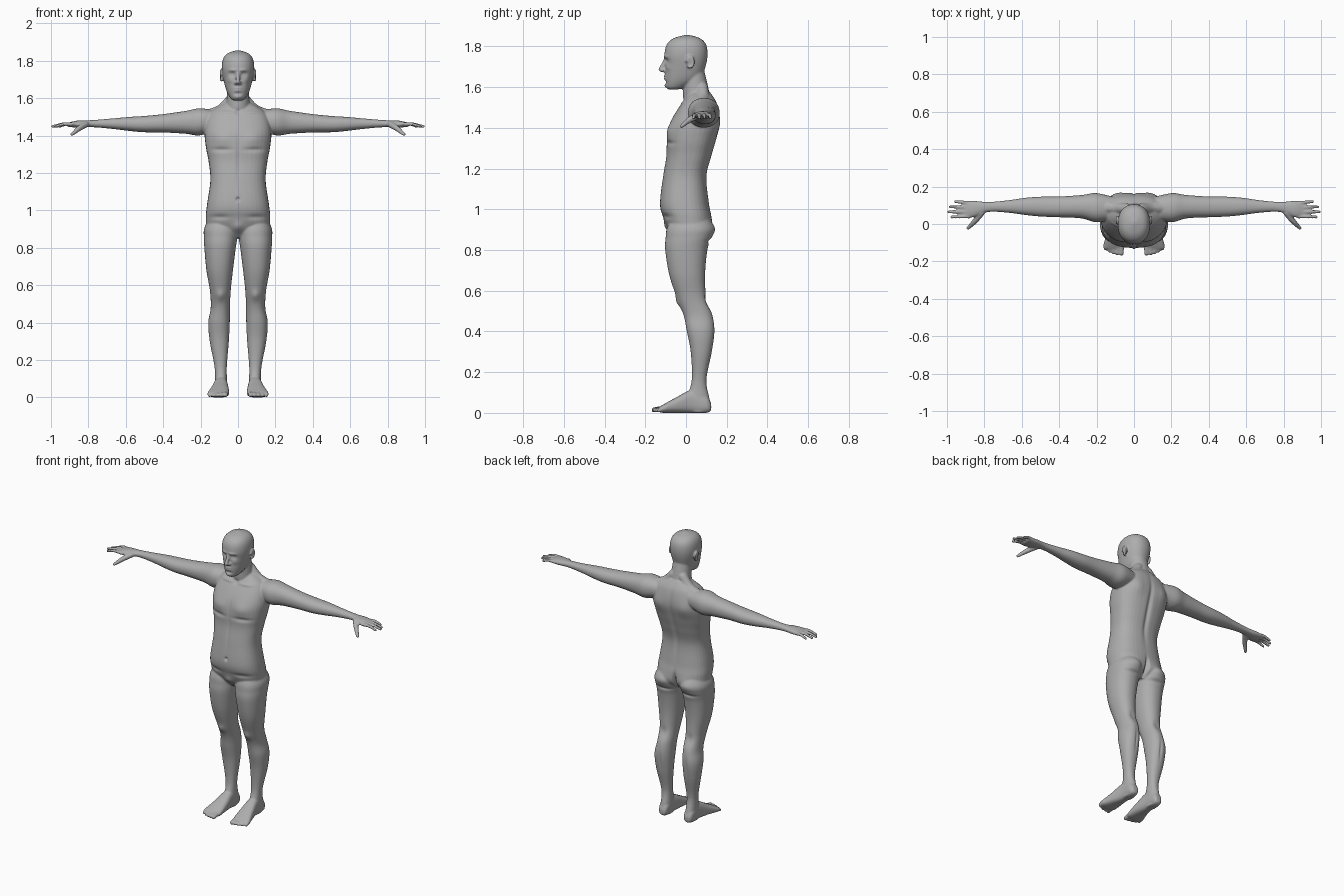
import bpy, bmesh, math
from mathutils import Matrix

cube = bpy.data.objects.get("Cube")
if cube:
    bpy.data.objects.remove(cube, do_unlink=True)

bm = bmesh.new()


def smooth_rows(rows, steps=6):
    """Catmull-Rom interpolation through rows of numbers."""
    out = []
    for i in range(len(rows) - 1):
        p0, p1 = rows[max(i - 1, 0)], rows[i]
        p2, p3 = rows[i + 1], rows[min(i + 2, len(rows) - 1)]
        for s in range(steps):
            t = s / steps
            out.append([0.5 * (2 * b + (c - a) * t + (2 * a - 5 * b + 4 * c - d) * t * t
                               + (3 * b - a - 3 * c + d) * t ** 3)
                        for a, b, c, d in zip(p0, p1, p2, p3)])
    return out + [list(rows[-1])]


def loft(axis, rows, power=2.2, n=36):
    """Rounded sections along an axis: (position, a0, a1, b0, b1) for a mirrored
    pair, or (position, half width, b0, b1) for one centred mass."""
    centred = len(rows[0]) == 4
    if centred:
        rows = [(t, -w, w, b0, b1) for t, w, b0, b1 in rows]
    for side in ((1,) if centred else (1, -1)):
        rings = []
        for t, a0, a1, b0, b1 in smooth_rows(rows):
            ring = []
            for k in range(n):
                c, s = math.cos(2 * math.pi * k / n), math.sin(2 * math.pi * k / n)
                a = (a0 + a1) / 2 + (a1 - a0) / 2 * math.copysign(abs(c) ** (2 / power), c)
                b = (b0 + b1) / 2 + (b1 - b0) / 2 * math.copysign(abs(s) ** (2 / power), s)
                x, y, z = {"x": (t, a, b), "y": (a, t, b), "z": (a, b, t)}[axis]
                ring.append(bm.verts.new((x * side, y, z)))
            rings.append(ring)
        for r, q in zip(rings, rings[1:]):
            for k in range(n):
                bm.faces.new((r[k], r[(k + 1) % n], q[(k + 1) % n], q[k]))
        bm.faces.new(rings[0])
        bm.faces.new(rings[-1])


def tube(points):
    """Mirrored rounded limb through (x, y, z, radius) points."""
    for side in (1, -1):
        for x, y, z, r in smooth_rows(points):
            bmesh.ops.create_icosphere(bm, subdivisions=2, radius=r,
                                       matrix=Matrix.Translation((side * x, y, z)))


# Torso
loft("z", [(.855, .08, -.05, .08), (.90, .16, -.085, .12), (.96, .172, -.112, .125),
           (1.03, .166, -.128, .113), (1.16, .148, -.113, .101), (1.26, .157, -.097, .125),
           (1.34, .172, -.094, .148), (1.43, .178, -.075, .167), (1.52, .15, -.022, .152),
           (1.575, .07, .02, .118)], 2.5)

# Neck and trapezius
loft("z", [(1.46, .07, 0, .13), (1.56, .063, -.015, .118), (1.68, .055, -.01, .09)], 2)
tube([(.035, .08, 1.595, .03), (.09, .085, 1.535, .033), (.17, .09, 1.495, .043)])

# Head
loft("z", [(1.588, .022, -.085, -.04), (1.60, .04, -.097, 0), (1.64, .062, -.103, .07),
           (1.70, .078, -.102, .096), (1.76, .087, -.106, .106), (1.81, .08, -.094, .098),
           (1.84, .056, -.06, .068), (1.856, .008, -.003, .015)])

# Nose, with nostril wings
tube([(0, -.100, 1.735, .010), (0, -.124, 1.686, .012)])
tube([(.012, -.108, 1.682, .009), (.008, -.114, 1.681, .009)])

# Ears: a thin bowl behind a raised rim
tube([(.086, .02, 1.735, .012), (.084, .016, 1.702, .010)])
tube([(.092, .02 + .018 * math.cos(a), 1.722 + .028 * math.sin(a), .0062)
      for a in (-1.9, -.7, .5, 1.7, 2.9)])

# Arms and palms
loft("x", [(.10, .03, .14, 1.44, 1.53), (.20, .01, .165, 1.402, 1.546), (.28, .03, .155, 1.41, 1.532),
           (.40, .036, .147, 1.417, 1.515), (.50, .04, .146, 1.418, 1.505), (.58, .048, .14, 1.425, 1.50),
           (.68, .061, .126, 1.437, 1.491), (.78, .064, .118, 1.445, 1.483),
           (.86, .036, .124, 1.443, 1.480), (.912, .036, .121, 1.448, 1.468)])

# Fingers, spread evenly across the palm, and thumb
for i, tip in enumerate((.955, .983, .992, .975)):
    y = .114 - .0247 * i
    spread = .005 - .0023 * i
    tube([(.88, y, 1.46, .0105), ((.88 + tip) / 2, y + spread / 2, 1.462, .0098),
          (tip, y + spread, 1.449, .0085)])
tube([(.815, .06, 1.46, .018), (.85, .016, 1.438, .0155), (.887, -.022, 1.407, .0095)])

# Legs
loft("z", [(.98, .03, .14, -.06, .09), (.91, .003, .179, -.093, .131), (.86, .003, .183, -.10, .124),
           (.80, .012, .18, -.102, .105), (.68, .027, .169, -.083, .094), (.57, .039, .15, -.047, .10),
           (.48, .043, .146, -.012, .13), (.40, .044, .159, .004, .14), (.30, .049, .151, .023, .127),
           (.16, .06, .125, .028, .10), (.06, .058, .122, 0, .117), (.003, .064, .116, .01, .112)])

# Feet
loft("y", [(.124, .072, .108, .012, .045), (.10, .06, .122, 0, .085), (.03, .056, .126, 0, .112),
           (-.05, .049, .145, 0, .075), (-.11, .048, .163, 0, .042), (-.133, .056, .163, .004, .028)], 2.6)

# Toes, shrinking and stepping back towards the outside
for i in range(5):
    x, tip, r = .067 + .0215 * i, -.157 + .0015 * i * i, .0135 - .001 * i
    tube([(x, -.10, r + .012, r), (x, -.125, r + .007, r), (x, tip, r + .001, r)])

bmesh.ops.recalc_face_normals(bm, faces=bm.faces)
mesh = bpy.data.meshes.new("body masses")
bm.to_mesh(mesh)
bm.free()
body = bpy.data.objects.new("body", mesh)
bpy.context.collection.objects.link(body)

# Fuse all the masses into one skin
remesh = body.modifiers.new("fuse", "REMESH")
remesh.mode = "VOXEL"
remesh.voxel_size = .005
soften = body.modifiers.new("soften", "SMOOTH")
soften.factor, soften.iterations = .5, 5
skin = bpy.data.meshes.new_from_object(body.evaluated_get(bpy.context.evaluated_depsgraph_get()))
body.modifiers.clear()
body.data = skin
bpy.data.meshes.remove(mesh)


def sculpt(facing, dabs):
    """Raise (or sink) soft spots (x, z, width, height, depth) on both sides
    of the skin that faces front (-1) or back (1)."""
    state = [(v, abs(v.co.x), v.co.z, max(0, facing * v.normal.y) ** .5) for v in skin.vertices]
    for x, z, width, height, depth in dabs:
        for v, vx, vz, weight in state:
            if weight and abs(vz - z) < 2.5 * height and abs(vx - x) < 2.5 * width:
                fall = math.exp(-((vx - x) / width) ** 2 - ((vz - z) / height) ** 2)
                v.co.y += facing * depth * weight * fall


# Face: sockets, eyes, brows, cheeks, lips, mouth line, chin
sculpt(-1, [(.032, 1.728, .017, .011, -.013), (.033, 1.727, .010, .006, .006),
            (.028, 1.750, .022, .007, .006), (.045, 1.695, .016, .014, .005),
            (0, 1.647, .020, .011, .008), (0, 1.6465, .020, .003, -.006),
            (0, 1.624, .022, .007, -.005), (0, 1.606, .018, .010, .007)])

# Front: neck pit, collarbones, chest, chest crease, belly line, navel, groin, knees
sculpt(-1, [(0, 1.525, .013, .012, -.009), (.07, 1.525, .05, .008, .006),
            (.085, 1.385, .055, .04, .011), (.09, 1.325, .055, .012, -.008),
            (0, 1.28, .008, .14, -.006), (0, 1.06, .009, .010, -.012),
            (.10, .965, .05, .013, -.007), (0, .91, .028, .028, .012),
            (.093, .545, .022, .026, .010)])

# Back: spine, shoulder blades, buttocks, cleft, fold, knee hollows, calves
sculpt(1, [(0, 1.30, .014, .17, -.012), (.10, 1.42, .045, .055, .009),
           (.08, .91, .05, .045, .011), (0, .90, .011, .055, -.028),
           (.085, .843, .06, .011, -.010), (.095, .545, .025, .035, -.009),
           (.095, .37, .007, .06, -.006)])

# Plain grey skin
grey = bpy.data.materials.new("plain grey")
grey.use_nodes = True
colour = (.42, .42, .42, 1)
grey.diffuse_color = colour
grey.node_tree.nodes["Principled BSDF"].inputs["Base Color"].default_value = colour
skin.materials.clear()
skin.materials.append(grey)
skin.polygons.foreach_set("use_smooth", [True] * len(skin.polygons))
skin.update()
